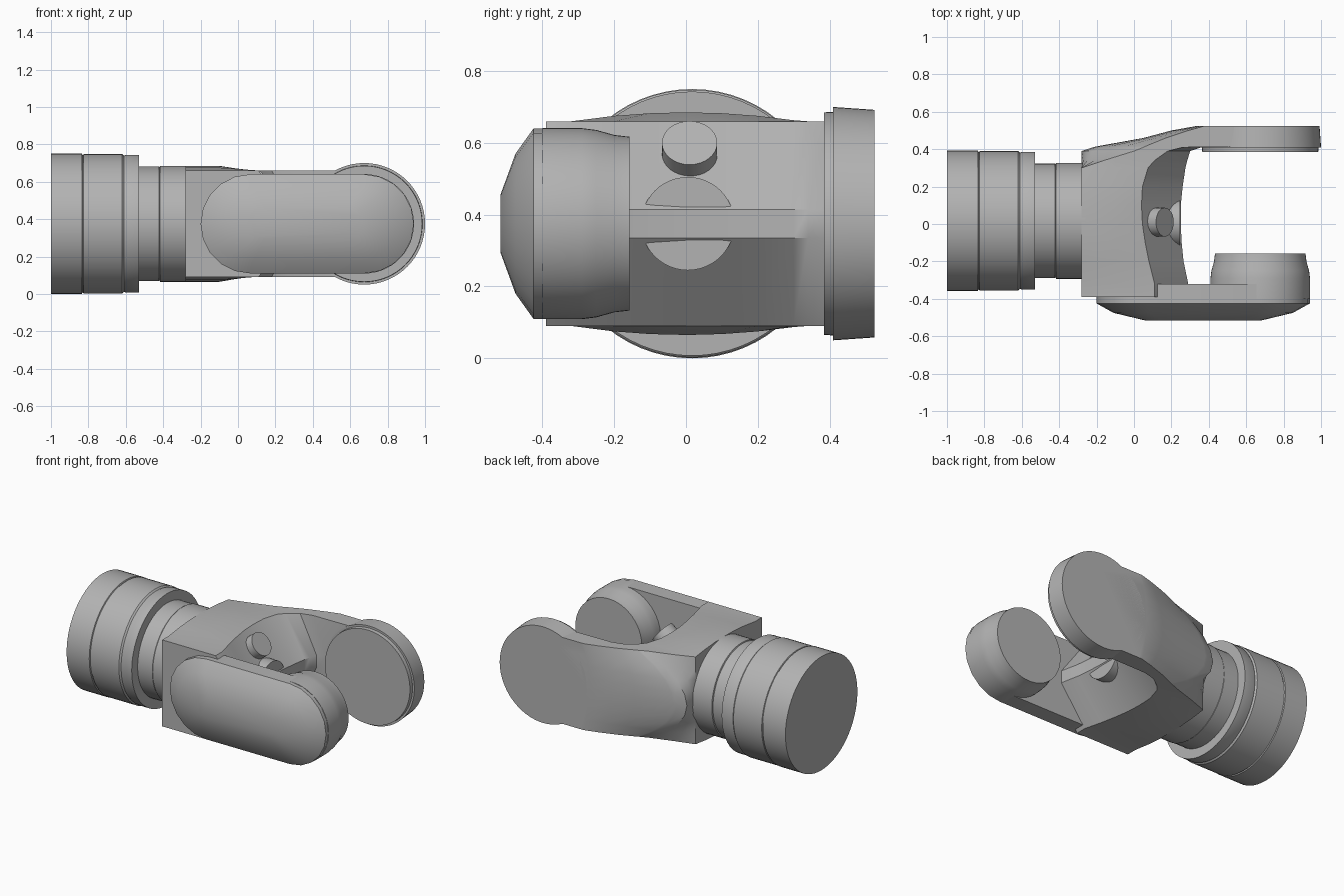
import bpy, bmesh, math
from mathutils import Vector

if "Cube" in bpy.data.objects:
    bpy.data.objects.remove(bpy.data.objects["Cube"], do_unlink=True)

grey = bpy.data.materials.new("plain grey")
grey.use_nodes = True
colour = (0.45, 0.45, 0.45, 1)
grey.diffuse_color = colour
grey.node_tree.nodes["Principled BSDF"].inputs["Base Color"].default_value = colour

MID = 0.375  # height of the centre line


def loft(name, rings, angle=30):
    """Skin equal-length rings of points and cap both ends."""
    bm = bmesh.new()
    rows = [[bm.verts.new(p) for p in ring] for ring in rings]
    n = len(rows[0])
    for a, b in zip(rows, rows[1:]):
        for i in range(n):
            j = (i + 1) % n
            bm.faces.new((a[i], a[j], b[j], b[i]))
    bm.faces.new(rows[0])
    bm.faces.new(rows[-1])
    bmesh.ops.remove_doubles(bm, verts=bm.verts, dist=0.0001)
    bmesh.ops.recalc_face_normals(bm, faces=bm.faces)
    mesh = bpy.data.meshes.new(name)
    bm.to_mesh(mesh)
    bm.free()
    mesh.materials.append(grey)
    ob = bpy.data.objects.new(name, mesh)
    bpy.context.collection.objects.link(ob)
    bpy.ops.object.select_all(action='DESELECT')
    ob.select_set(True)
    bpy.context.view_layer.objects.active = ob
    bpy.ops.object.shade_smooth_by_angle(angle=math.radians(angle))
    return ob


def turned(name, origin, axis, profile, sides=64):
    """Revolve (distance, radius) pairs about an axis."""
    axis = Vector(axis).normalized()
    u = axis.cross(Vector((0, 0, 1))).normalized()
    v = axis.cross(u)
    turns = [2 * math.pi * i / sides for i in range(sides)]
    return loft(name, [[Vector(origin) + axis * d + (u * math.cos(t) + v * math.sin(t)) * r
                        for t in turns] for d, r in profile])


# Grooved end cylinder and neck
turned("end_cylinder", (0, 0.017, MID), (1, 0, 0), [
    (-1, 0.375), (-0.835, 0.375), (-0.832, 0.368), (-0.828, 0.368), (-0.825, 0.373),
    (-0.62, 0.373), (-0.61, 0.364), (-0.6, 0.368), (-0.53, 0.368)])
turned("neck", (0, 0.017, MID), (1, 0, 0), [
    (-0.56, 0.306), (-0.423, 0.306), (-0.42, 0.302), (-0.417, 0.31), (-0.26, 0.31)])


# Fork body: sections across y, with a wedge-shaped throat and a flared far arm
def section(y, back_mid, back_corner, top, nose):
    swell = 0.285 + 0.025 * max(0, 1 - (y / 0.32) ** 2)
    shoulder = max(back_corner + 0.02, -0.1)
    tip = 0.04 if nose < 0.6 else 0.2
    half = [(nose, tip), (top, 0.285), (shoulder, swell)]
    for k in (1, 0.75, 0.5, 0.25):
        half.append((back_mid + (back_corner - back_mid) * k * k, swell * k))
    upper = [(x, y, MID + z) for x, z in half]
    lower = [(x, y, MID - z) for x, z in reversed(half)]
    return upper + [(back_mid, y, MID)] + lower


stations = [
    (-0.39, -0.28, -0.28, 0.11, 0.29), (-0.32, -0.28, -0.28, 0.11, 0.29),
    (-0.2, -0.28, -0.28, 0.08, 0.265), (-0.1, -0.28, -0.28, 0.06, 0.255),
    (0, -0.28, -0.28, 0.045, 0.25), (0.1, -0.28, -0.28, 0.04, 0.25),
    (0.2, -0.28, -0.28, 0.045, 0.26), (0.3, -0.28, -0.28, 0.075, 0.275),
    (0.34, -0.28, -0.16, 0.11, 0.285), (0.39, -0.28, 0, 0.18, 0.3),
    (0.41, -0.22, 0.05, 0.26, 0.36), (0.415, -0.2, 0.06, 0.675, 0.675),
    (0.46, 0.05, 0.17, 0.675, 0.675), (0.5, 0.2, 0.29, 0.675, 0.675),
    (0.525, 0.34, 0.38, 0.675, 0.675)]
loft("fork_body", [section(*s) for s in stations], 35)

# Round end of the far arm with its inner pad
turned("far_arm_disc", (0.675, 0, MID), (0, 1, 0), [(0.41, 0.325), (0.525, 0.317)])
turned("far_arm_pad", (0.675, 0, MID), (0, 1, 0), [(0.385, 0.31), (0.42, 0.312)])


# Near arm: capsule slab with a domed outer cover
def capsule(y, r, inset):
    ring = []
    for centre, start in ((0.675 - inset, -90), (0.065 + inset, 90)):
        for i in range(11):
            t = math.radians(start + 18 * i)
            ring.append((centre + r * math.cos(t), y, MID + r * math.sin(t)))
    return ring


loft("near_arm", [capsule(*c) for c in (
    (-0.32, 0.265, 0), (-0.425, 0.265, 0), (-0.475, 0.195, 0.02), (-0.517, 0.08, 0.08))], 30)

# Rounded boss on the inside of the near arm
turned("near_arm_boss", (0.675, 0, MID), (0, 1, 0), [
    (-0.4, 0.266), (-0.29, 0.266), (-0.25, 0.261), (-0.2, 0.247), (-0.157, 0.242)])

# Throat boss and tilted pin
turned("throat_boss", (0, 0.005, MID), (1, 0, 0), [(0, 0.13), (0.245, 0.13)], 48)
turned("throat_pin", (0.165, 0.01, 0.6), (0.77, 0, 0.6), [(-0.2, 0.077), (0, 0.077)], 32)
